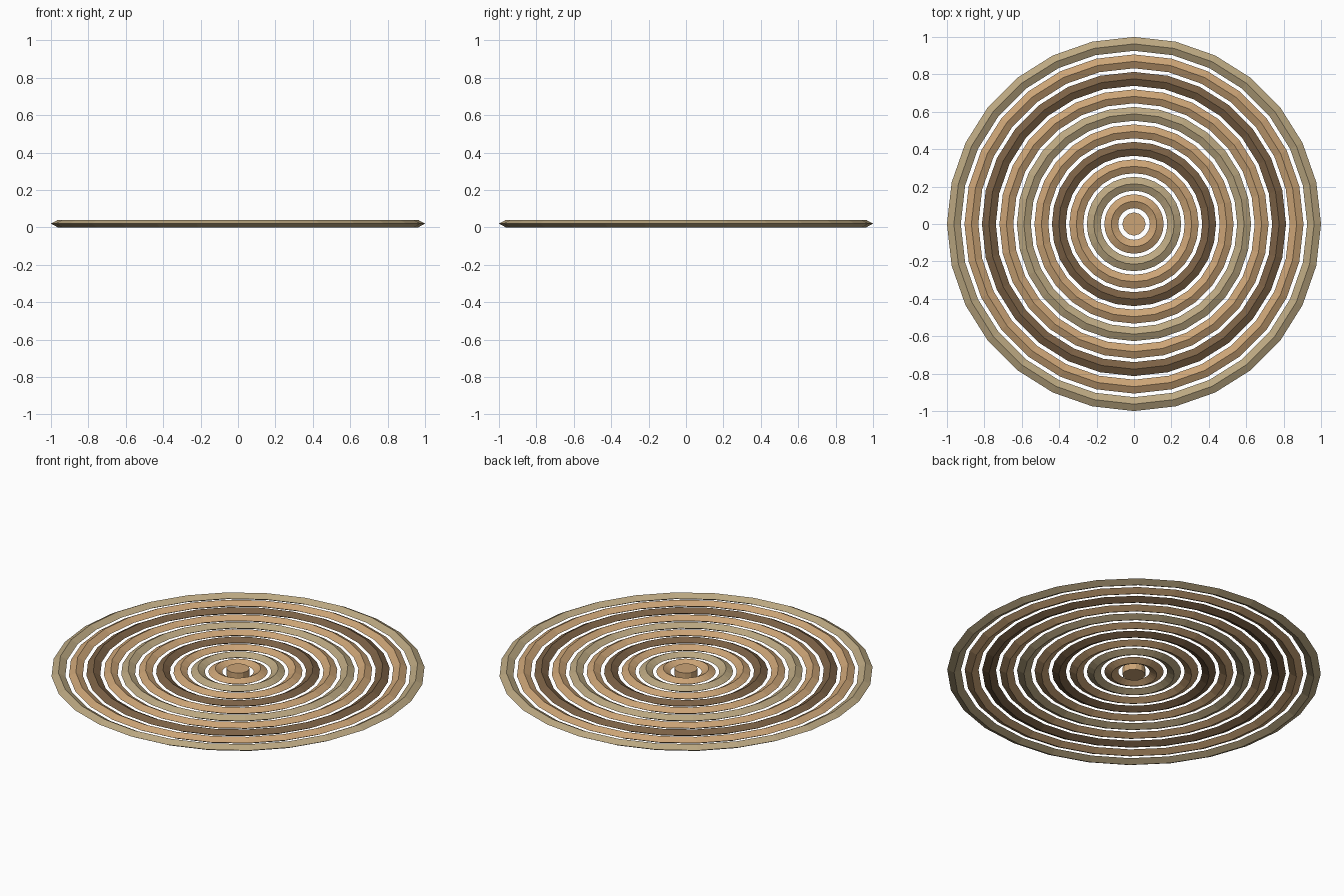
import bpy
from math import cos, sin, pi

if "Cube" in bpy.data.objects:
    bpy.data.objects.remove(bpy.data.objects["Cube"])

def mat(name, c):
    m = bpy.data.materials.new(name)
    m.diffuse_color = (*c, 1)
    m.use_nodes = True
    m.node_tree.nodes["Principled BSDF"].inputs["Base Color"].default_value = m.diffuse_color
    return m

straw = mat("straw", (0.50, 0.39, 0.22))
tan = mat("tan", (0.60, 0.37, 0.18))
brown = mat("brown", (0.20, 0.12, 0.06))
cycle = [straw, tan, brown, tan]

H = 0.02       # half height of a braid
W = 0.037      # half width of a braid
PITCH = 0.0935

def ring(name, outer, sides, m):
    """Closed hoop with a diamond cross-section."""
    r = outer - W
    profile = [(r + W, H), (r, 2 * H), (r - W, H), (r, 0)]
    verts, faces = [], []
    for i in range(sides):
        a = 2 * pi * i / sides
        verts += [(p * cos(a), p * sin(a), z) for p, z in profile]
        for k in range(4):
            j, n = (i + 1) % sides, (k + 1) % 4
            faces.append((i * 4 + k, j * 4 + k, j * 4 + n, i * 4 + n))
    me = bpy.data.meshes.new(name)
    me.from_pydata(verts, [], faces)
    me.materials.append(m)
    bpy.context.collection.objects.link(bpy.data.objects.new(name, me))

# Concentric braided rings, outside to inside
for i in range(10):
    ring(f"rug_ring_{i + 1}", 1 - i * PITCH, 28, cycle[i % 4])

# Centre button
bpy.ops.mesh.primitive_cylinder_add(vertices=12, radius=0.062, depth=2 * H, location=(0, 0, H))
bpy.context.object.name = "rug_centre"
bpy.context.object.data.materials.append(tan)
